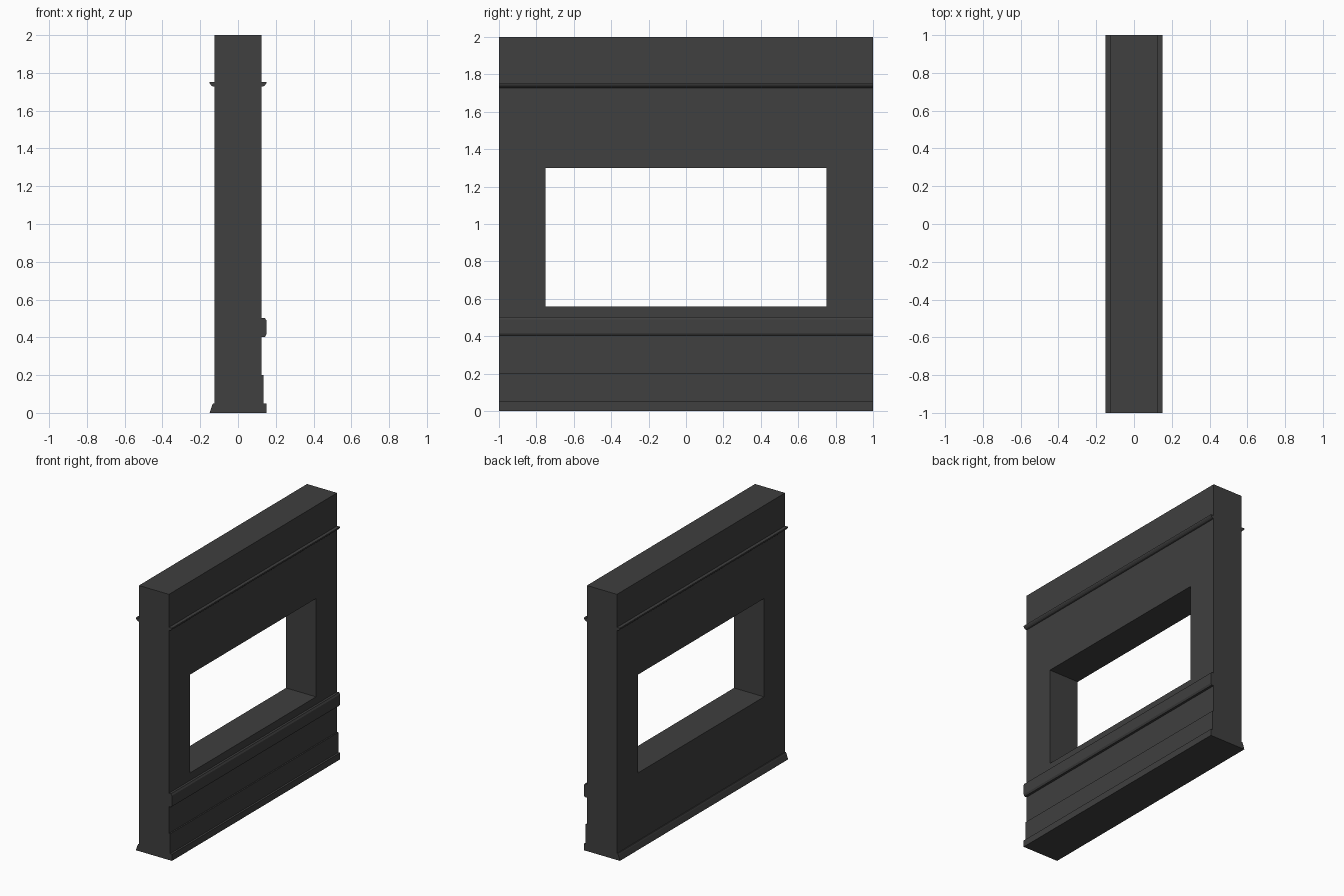
import bpy, bmesh

cube = bpy.data.objects.get("Cube")
if cube:
    bpy.data.objects.remove(cube, do_unlink=True)

SHADE = 0.05
paint = bpy.data.materials.new("dark grey")
paint.use_nodes = True
paint.diffuse_color = (SHADE, SHADE, SHADE, 1)
paint.node_tree.nodes["Principled BSDF"].inputs["Base Color"].default_value = (SHADE, SHADE, SHADE, 1)

FACE = 0.125   # half thickness of the wall
HALF = 1.0     # half length of the wall


def finish(name, bm):
    bmesh.ops.recalc_face_normals(bm, faces=bm.faces)
    mesh = bpy.data.meshes.new(name)
    bm.to_mesh(mesh)
    bm.free()
    mesh.materials.append(paint)
    obj = bpy.data.objects.new(name, mesh)
    bpy.context.collection.objects.link(obj)
    return obj


def extrude(bm, face, offset):
    new = bmesh.ops.extrude_face_region(bm, geom=[face])["geom"]
    verts = [v for v in new if isinstance(v, bmesh.types.BMVert)]
    bmesh.ops.translate(bm, verts=verts, vec=offset)


def trim(name, profile, side):
    """Run an (outward, height) profile along the whole wall on one side."""
    bm = bmesh.new()
    face = bm.faces.new([bm.verts.new((side * (FACE + out), -HALF, z)) for out, z in profile])
    extrude(bm, face, (0, 2 * HALF, 0))
    return finish(name, bm)


# Wall: a rectangular ring around the opening, given thickness
bm = bmesh.new()


def ring(y, low, high):
    return [bm.verts.new((-FACE, a, b)) for a, b in ((-y, low), (y, low), (y, high), (-y, high))]


outer, inner = ring(HALF, 0, 2), ring(0.75, 0.56, 1.30)
for i in range(4):
    j = (i + 1) % 4
    bm.faces.new((outer[i], outer[j], inner[j], inner[i]))
new = bmesh.ops.extrude_face_region(bm, geom=bm.faces[:])["geom"]
bmesh.ops.translate(bm, verts=[v for v in new if isinstance(v, bmesh.types.BMVert)],
                    vec=(2 * FACE, 0, 0))
finish("wall", bm)

# Picture rails, on both sides
rail = [(0, 1.727), (0.012, 1.73), (0.02, 1.737), (0.025, 1.745), (0.025, 1.752), (0, 1.752)]
trim("left_picture_rail", rail, 1)
trim("right_picture_rail", rail, -1)

# Chair rail with chamfered edges, on the left side
trim("chair_rail", [(0, 0.402), (0.017, 0.402), (0.025, 0.415),
                    (0.025, 0.49), (0.017, 0.503), (0, 0.503)], 1)

# Stepped skirting on the left, small sloped skirting on the right
trim("left_skirting", [(0, 0), (0.025, 0), (0.025, 0.05), (0.01, 0.05),
                       (0.01, 0.2), (0, 0.2)], 1)
trim("right_skirting", [(0, 0), (0.025, 0), (0.022, 0.01), (0.012, 0.04), (0.007, 0.05), (0, 0.05)], -1)
